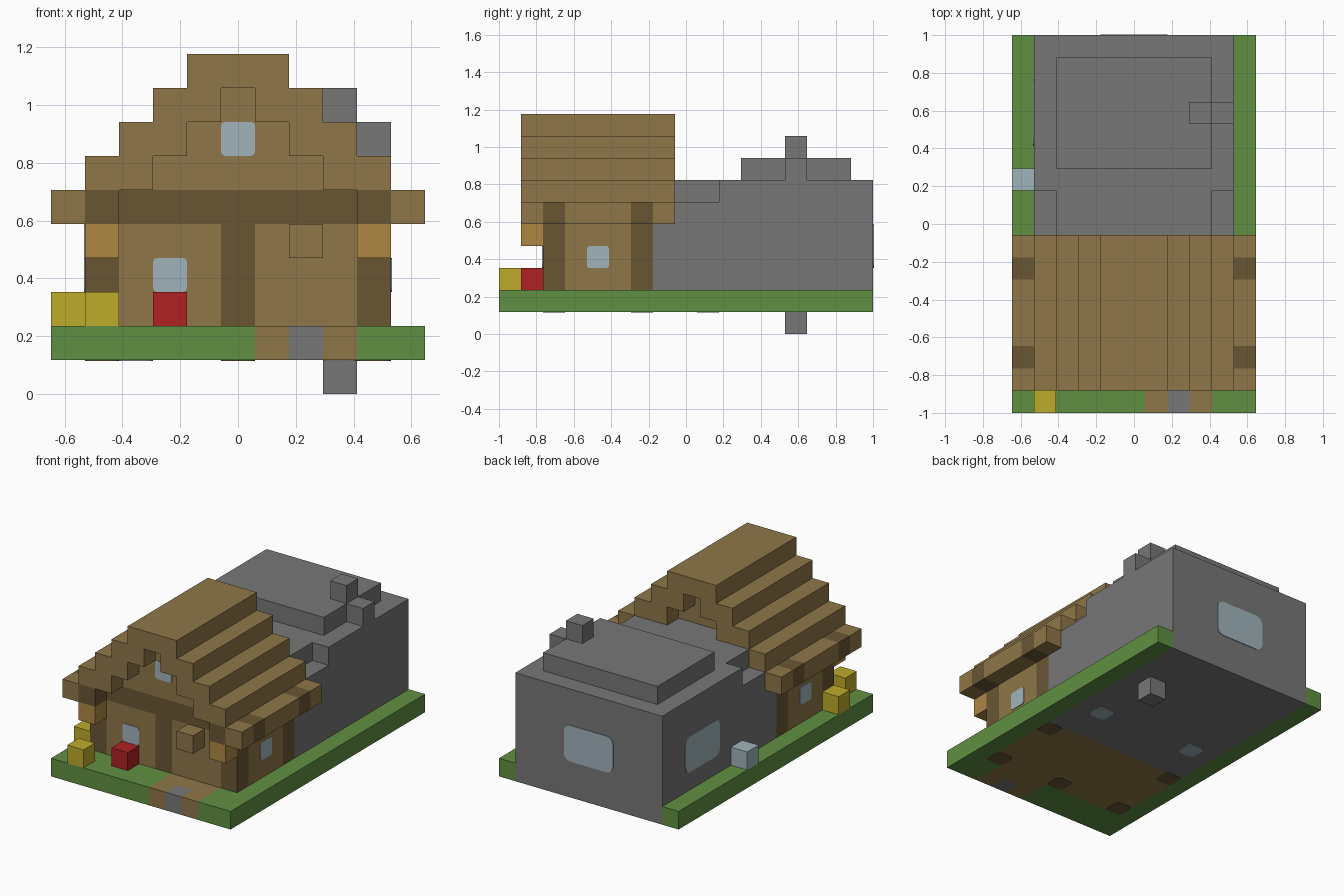
import bpy, bmesh
from mathutils import Vector

if "Cube" in bpy.data.objects:
    bpy.data.objects.remove(bpy.data.objects["Cube"])

U = 2 / 17                      # edge of one building block
ORIGIN = Vector((5.5, 8.5, 0))  # block coordinates of the centre


def material(name, hexcode):
    rgb = [int(hexcode[n:n + 2], 16) / 255 for n in (0, 2, 4)]
    col = [c / 12.92 if c < 0.04045 else ((c + 0.055) / 1.055) ** 2.4 for c in rgb] + [1]
    m = bpy.data.materials.new(name)
    m.use_nodes = True
    m.diffuse_color = col
    m.node_tree.nodes["Principled BSDF"].inputs["Base Color"].default_value = col
    return m


WOOD = material("wood", "8F7749")
DARK = material("dark wood", "695634")
STONE = material("stone", "777777")
GRASS = material("grass", "619042")
GLASS = material("pale glass", "A0B4BB")
YELLOW = material("yellow", "BEAB2B")
RED = material("red", "B02124")
LAMP = material("lamp orange", "AF8744")


def add_box(bm, lo, hi):
    """Add a box spanning two corners given in block coordinates."""
    lo, hi = Vector(lo), Vector(hi)
    verts = bmesh.ops.create_cube(bm, size=1)["verts"]
    for v in verts:
        v.co = ((lo + hi) / 2 + v.co * (hi - lo) - ORIGIN) * U


def finish(name, bm, mat):
    me = bpy.data.meshes.new(name)
    bm.to_mesh(me)
    bm.free()
    me.materials.append(mat)
    ob = bpy.data.objects.new(name, me)
    bpy.context.scene.collection.objects.link(ob)
    return ob


def part(name, mat, *boxes, mirror=False):
    """One object made of boxes; mirror repeats each across x = 0."""
    bm = bmesh.new()
    for lo, hi in boxes:
        add_box(bm, lo, hi)
        if mirror:
            add_box(bm, (11 - hi[0], *lo[1:]), (11 - lo[0], *hi[1:]))
    return finish(name, bm, mat)


def plate(name, mat, axis, lo, hi, round_by=0.12):
    """Thin plate with rounded corners, centred on a wall plane."""
    lo, hi = Vector(lo), Vector(hi)
    lo[axis] -= 0.035
    hi[axis] += 0.035
    bm = bmesh.new()
    add_box(bm, lo, hi)
    bm.normal_update()
    edges = [e for e in bm.edges
             if abs((e.verts[0].co - e.verts[1].co).normalized()[axis]) > 0.9]
    bmesh.ops.bevel(bm, geom=edges, offset=round_by * U, segments=2, profile=0.5,
                    affect='EDGES')
    return finish(name, bm, mat)


# Ground slab: lawn, path and the floors of both wings
part("lawn_sides", GRASS, ((0, 0, 1), (1, 17, 2)), mirror=True)
part("lawn_front", GRASS, ((1, 0, 1), (6, 2, 2)), ((9, 0, 1), (10, 2, 2)))
part("path_edges", WOOD, ((6, 0, 1), (7, 2, 2)), ((8, 0, 1), (9, 2, 2)),
     ((7, 1, 1), (8, 2, 2)))
part("path_stone", STONE, ((7, 0, 1), (8, 1, 2)))
part("wood_floor", WOOD, ((1, 2, 1), (10, 7, 2)))
part("stone_floor", STONE, ((1, 7, 1), (10, 17, 2)))
part("foundation_block", STONE, ((8, 13, 0), (9, 14, 1)))

# Ends of posts and floor lights showing under the slab
for n, (i, j) in enumerate([(1, 2), (9, 2), (1, 6), (9, 6), (5, 2)]):
    plate(f"post_foot_{n}", DARK, 2, (i, j, 1), (i + 1, j + 1, 1), 0.2)
for side, i in (("right", 2), ("left", 8)):
    plate(f"floor_light_{side}", GLASS, 2, (i, 9, 1), (i + 1, 10, 1), 0.2)

# Stone wing with its stepped flat roof and chimney
part("stone_walls", STONE, ((1, 7, 2), (10, 17, 6)))
part("stone_upper_course", STONE, ((3, 7, 6), (8, 8, 7)), ((2, 8, 6), (9, 10, 7)),
     ((1, 10, 6), (10, 17, 7)))
part("stone_roof", STONE, ((2, 11, 7), (9, 16, 8)))
part("chimney", STONE, ((9, 13, 7), (10, 14, 8)), ((8, 13, 8), (9, 14, 9)))

# Timber wing: walls, gable, posts and beams
part("front_wall", WOOD, ((2, 2, 2), (5, 3, 5)), ((6, 2, 2), (9, 3, 5)))
part("side_walls", WOOD, ((1, 3, 2), (2, 6, 6)), mirror=True)
part("gable", WOOD, *[((k - 3, 2, k), (14 - k, 7, k + 1)) for k in (6, 7, 8)])
part("corner_posts", DARK, ((1, 2, 2), (2, 3, 5)), ((1, 6, 2), (2, 7, 5)), mirror=True)
part("middle_post", DARK, ((5, 2, 2), (6, 3, 5)))
part("cross_beams", DARK, *[((0, j, 5), (11, j + 1, 6)) for j in (2, 6)])
part("beam_ends", DARK, ((1, 1, 5), (2, 2, 6)), mirror=True)

# Stepped gable roof
part("eaves", WOOD, *[((0, a, 5), (1, b, 6)) for a, b in ((1, 2), (3, 6), (7, 8))],
     mirror=True)
part("roof_steps", WOOD, *[((k - 5, 1, k), (k - 3, 8, k + 1)) for k in (6, 7, 8)],
     mirror=True)
part("roof_ridge", WOOD, ((4, 1, 9), (7, 8, 10)))

# Fittings and garden pieces
part("lanterns", LAMP, ((1, 1, 4), (2, 2, 5)), mirror=True)
part("door_hood", WOOD, ((7, 1, 4), (8, 2, 5)))
part("red_planter", RED, ((3, 1, 2), (4, 2, 3)))
part("yellow_bushes", YELLOW, ((1, 0, 2), (2, 1, 3)), ((0, 2, 2), (1, 3, 3)))
part("pale_block", GLASS, ((0, 10, 2), (1, 11, 3)))

# Windows
plate("front_window", GLASS, 1, (3, 2, 3), (4, 2, 4))
plate("gable_window", GLASS, 1, (5, 2, 7), (6, 2, 8))
plate("timber_window_right", GLASS, 0, (1, 4, 3), (1, 5, 4))
plate("timber_window_left", GLASS, 0, (10, 4, 3), (10, 5, 4))
plate("stone_window_right", GLASS, 0, (1, 12, 3), (1, 15, 5), 0.35)
plate("stone_window_back", GLASS, 1, (4, 17, 3), (7, 17, 5), 0.35)
